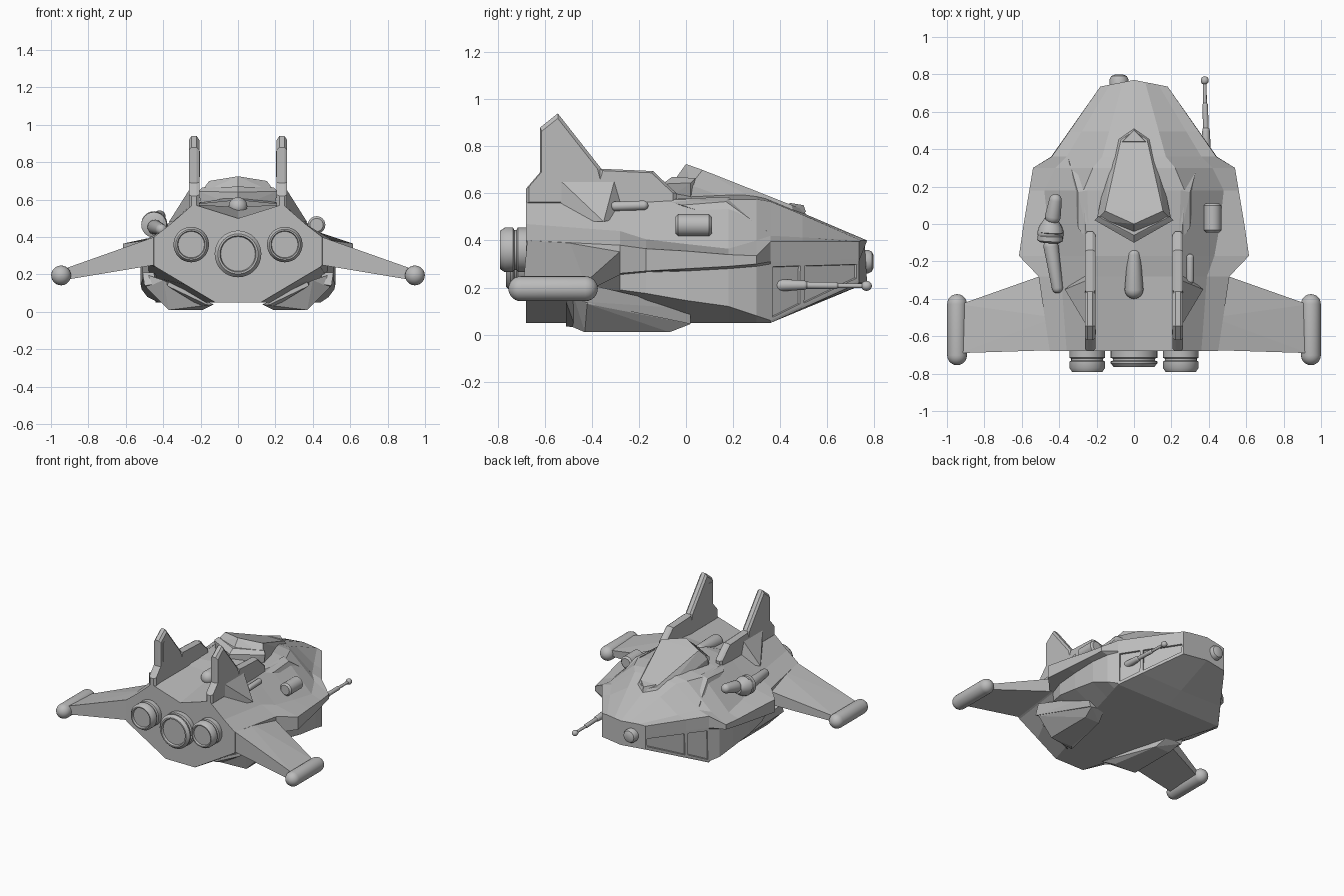
import bpy, bmesh, math
from mathutils import Vector

cube = bpy.data.objects.get("Cube")
if cube:
    bpy.data.objects.remove(cube, do_unlink=True)

grey = bpy.data.materials.new("hull_grey")
grey.use_nodes = True
COLOUR = (0.5, 0.5, 0.5, 1)
grey.diffuse_color = COLOUR
grey.node_tree.nodes["Principled BSDF"].inputs["Base Color"].default_value = COLOUR


def finish(name, bm, smooth=False):
    bmesh.ops.recalc_face_normals(bm, faces=bm.faces)
    mesh = bpy.data.meshes.new(name)
    bm.to_mesh(mesh)
    bm.free()
    mesh.materials.append(grey)
    obj = bpy.data.objects.new(name, mesh)
    bpy.context.collection.objects.link(obj)
    if smooth:
        bpy.ops.object.select_all(action='DESELECT')
        obj.select_set(True)
        bpy.context.view_layer.objects.active = obj
        bpy.ops.object.shade_smooth_by_angle(angle=math.radians(35))
    return obj


def solid(name, points):
    """Faceted convex part through the given corners."""
    bm = bmesh.new()
    for p in points:
        bm.verts.new(p)
    bmesh.ops.convex_hull(bm, input=bm.verts)
    bmesh.ops.delete(bm, geom=[v for v in bm.verts if not v.link_faces], context='VERTS')
    bmesh.ops.dissolve_limit(bm, angle_limit=0.02, verts=bm.verts, edges=bm.edges)
    return finish(name, bm)


def pair(name, points):
    """A faceted part on both sides."""
    for side, s in (("left", 1), ("right", -1)):
        solid(f"{side}_{name}", [(s * x, y, z) for x, y, z in points])


def slab(name, outline, x, half, bevel):
    """Upright plate from a (y, z) outline with thinned edges, on both sides."""
    cy = sum(p[0] for p in outline) / len(outline)
    cz = sum(p[1] for p in outline) / len(outline)
    for side, s in (("left", 1), ("right", -1)):
        bm = bmesh.new()
        rings = []
        for dx, k in ((-half, 1 - bevel), (-half / 2, 1), (half / 2, 1), (half, 1 - bevel)):
            rings.append([bm.verts.new((s * (x + dx), cy + (y - cy) * k, cz + (z - cz) * k))
                          for y, z in outline])
        skin(bm, rings)
        finish(f"{side}_{name}", bm)


def skin(bm, rings):
    n = len(rings[0])
    for a, b in zip(rings, rings[1:]):
        for i in range(n):
            j = (i + 1) % n
            bm.faces.new((a[i], a[j], b[j], b[i]))
    bm.faces.new(rings[0])
    bm.faces.new(rings[-1])


def lathe(name, start, end, profile, sides=24):
    """Turned part; profile holds (distance, radius) from start towards end."""
    start, axis = Vector(start), (Vector(end) - Vector(start)).normalized()
    u = axis.orthogonal().normalized()
    v = axis.cross(u)
    bm = bmesh.new()
    rings = []
    for d, r in profile:
        rings.append([bm.verts.new(start + axis * d + r * (u * math.cos(a) + v * math.sin(a)))
                      for a in (math.tau * i / sides for i in range(sides))])
    skin(bm, rings)
    return finish(name, bm, True)


def capsule(name, a, b, r0, r1=None):
    """Round-ended rod whose full length runs from a to b."""
    r1 = r1 or r0
    length = (Vector(b) - Vector(a)).length
    arc = [math.pi / 2 * i / 6 for i in range(7)]
    prof = [(r0 - r0 * math.cos(t), max(r0 * math.sin(t), .001)) for t in arc]
    prof += [(length - r1 + r1 * math.sin(t), max(r1 * math.cos(t), .001)) for t in arc]
    return lathe(name, a, b, prof)


# Main hull: y, top z, bottom z, then half-section corners
sections = [
    (-.68, .50, .05, (.24, .575), (.36, .47), (.45, .40), (.45, .25), (.44, .24), (.28, .145), (.12, .05)),
    (-.28, .56, .05, (.25, .575), (.39, .44), (.51, .38), (.51, .26), (.48, .255), (.475, .19), (.24, .05)),
    (-.17, .60, .05, (.25, .575), (.43, .405), (.615, .365), (.615, .27), (.51, .265), (.51, .175), (.28, .05)),
    (0, .62, .05, (.26, .575), (.46, .385), (.59, .355), (.59, .28), (.52, .27), (.52, .145), (.34, .05)),
    (.18, .62, .05, (.27, .575), (.48, .365), (.56, .34), (.56, .29), (.515, .28), (.515, .12), (.39, .05)),
    (.30, .60, .05, (.22, .575), (.42, .40), (.54, .335), (.54, .30), (.485, .29), (.485, .08), (.425, .05)),
    (.36, .575, .05, (.17, .565), (.36, .42), (.44, .395), (.443, .31), (.443, .30), (.443, .06), (.44, .05)),
    (.735, .40, .22, (.06, .40), (.13, .40), (.18, .395), (.18, .32), (.18, .31), (.18, .23), (.18, .22)),
]
bm = bmesh.new()
rings = []
for y, top, bottom, *half in sections:
    loop = [(0, top), *half, (0, bottom)] + [(-x, z) for x, z in reversed(half)]
    point = .035 if y > .7 else 0
    rings.append([bm.verts.new((x, y + point * (1 - abs(x) / .18), z)) for x, z in loop])
skin(bm, rings)
bmesh.ops.recalc_face_normals(bm, faces=bm.faces)

# Two recessed panels on each nose flank
bmesh.ops.bisect_plane(bm, geom=bm.verts[:] + bm.edges[:] + bm.faces[:], plane_co=(0, .495, 0), plane_no=(0, 1, 0))
bm.normal_update()
flank = [f for f in bm.faces if f.calc_center_median().y > .38 and abs(f.normal.x) > .7
         and max(v.co.z for v in f.verts) - min(v.co.z for v in f.verts) > .12]
bmesh.ops.inset_individual(bm, faces=flank, thickness=.016)
bmesh.ops.inset_individual(bm, faces=flank, thickness=.003, depth=-.012)
finish("hull", bm)

# Canopy with its glass plate, front lip and rear hood
roof = [(0, 0, .725), (0, .50, .53)]
for s in (1, -1):
    roof += [(s * .155, .07, .70), (s * .07, .45, .55)]
base = [(0, -.09, .60), (0, .52, .49)]
for s in (1, -1):
    base += [(s * .20, .02, .635), (s * .20, .02, .57), (s * .11, .46, .48)]
solid("canopy", roof + base)
solid("canopy_hood", [(s * x, y, z) for s in (1, -1) for x, y, z in
      ((0, -.10, .64), (.21, .02, .645), (0, -.06, .67), (.19, .04, .665), (.2, .02, .58), (0, -.1, .56))])
solid("canopy_lip", [(s * x, y, z) for s in (1, -1) for x, y, z in
      ((0, .50, .55), (.06, .44, .56), (0, .51, .52), (.09, .43, .52))])

# Shoulder blades beside the canopy
pair("shoulder_blade", [(.35, .35, .435), (.25, .18, .585), (.24, -.1, .575), (.30, .17, .565),
                        (.25, .05, .52), (.30, -.02, .55)])

# Wings and rounded wing tips
pair("wing", [(.42, -.25, .38), (.42, -.25, .27), (.45, -.675, .40), (.45, -.675, .25), (.42, -.5, .41),
              (.93, -.43, .22), (.93, -.43, .18), (.93, -.69, .23), (.93, -.69, .17)])
for side, s in (("left", 1), ("right", -1)):
    capsule(f"{side}_wing_tip", (s * .946, -.755, .195), (s * .946, -.375, .195), .053)

# Twin tail fins, their front fairings and outer gussets
slab("tail_fin", [(-.68, .55), (-.68, .62), (-.62, .69), (-.62, .88), (-.545, .94), (-.36, .705), (-.32, .55)],
     .235, .028, .09)
slab("fin_fairing", [(-.42, .55), (-.37, .705), (-.14, .695), (-.04, .60), (-.04, .55)], .235, .028, .1)
pair("fin_gusset", [(.25, -.55, .67), (.25, -.30, .67), (.37, -.35, .48), (.25, -.55, .48), (.25, -.25, .5)])
pair("fin_slot", [(x, y, z) for x in (.204, .21) for y in (-.59, -.565) for z in (.72, .86)])

# Engines
for name, x, z, r, length in (("centre", 0, .31, .125, .085), ("left", .25, .36, .095, .11),
                              ("right", -.25, .36, .095, .11)):
    lathe(f"{name}_engine", (x, -.60, z), (x, -1, z),
          [(0, r * .8), (.07, r * .85), (.075, r), (.115, r), (.12, r * .9), (.13, r * .9), (.135, r),
           (.06 + length, r), (.08 + length, r * .86), (.08 + length, r * .78), (.065 + length, r * .74)], 32)

# Belly pods with an outer plank and a rear rail
pair("belly_pod", [(.13, -.5, .04), (.19, -.43, .01), (.37, -.43, .01), (.40, -.48, .17), (.49, -.42, .13),
                   (.49, -.40, .20), (.37, -.07, .01), (.25, -.07, .01), (.39, .02, .045), (.41, .02, .105),
                   (.28, .02, .06)])
pair("belly_plank", [(.50, -.44, .14), (.51, -.40, .21), (.40, .02, .045), (.42, .02, .11),
                     (.44, -.44, .15), (.45, -.40, .21), (.36, .02, .05), (.36, .02, .10)])
pair("pod_rail", [(.16, -.51, .035), (.17, -.51, .06), (.37, -.51, .16), (.38, -.51, .14),
                  (.20, -.47, .03), (.38, -.47, .16)])

# Nose lamp and spine pod
lathe("nose_lamp", (-.08, .72, .31), (-.08, 1, .31), [(0, .05), (.055, .05), (.07, .042), (.078, .025)])
capsule("spine_pod", (0, -.13, .58), (0, -.40, .56), .035, .05)

# Left flank: antenna, canister and small rod
capsule("antenna_base", (.385, .37, .21), (.385, .52, .21), .026, .02)
capsule("antenna_mast", (.385, .48, .21), (.38, .65, .208), .015)
capsule("antenna_rod", (.38, .60, .208), (.378, .77, .207), .01)
capsule("antenna_ball", (.378, .745, .207), (.378, .79, .207), .021)
lathe("flank_canister", (.42, -.045, .465), (.42, .2, .465),
      [(0, .035), (.012, .047), (.143, .047), (.155, .035)])
capsule("shoulder_rod", (.30, -.32, .545), (.30, -.16, .55), .02)

# Right flank: turret with barrel and feed pipe
lathe("turret_drum", (-.45, -.10, .465), (-.435, .2, .485),
      [(0, .05), (.01, .068), (.035, .068), (.04, .058), (.05, .058), (.055, .07), (.085, .062), (.13, .035)])
capsule("turret_barrel", (-.44, 0, .485), (-.415, .16, .515), .042, .034)
capsule("turret_mount", (-.38, -.05, .43), (-.51, -.05, .50), .045)
capsule("feed_pipe", (-.45, -.08, .455), (-.405, -.37, .44), .04, .03)
